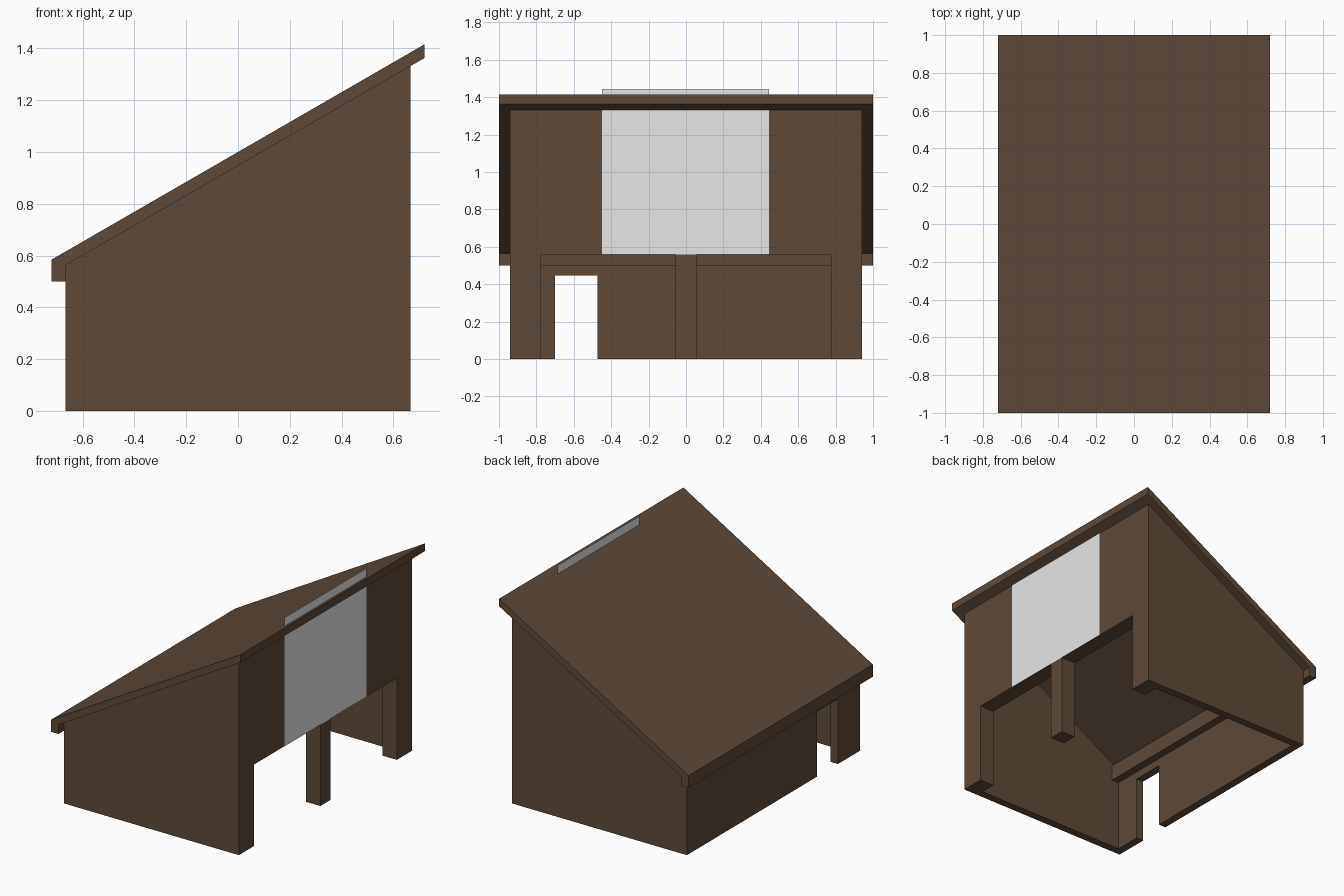
import bpy, bmesh, math

if "Cube" in bpy.data.objects:
    bpy.data.objects.remove(bpy.data.objects["Cube"])

SLOPE = math.tan(math.radians(30))
W, D = 0.665, 0.94        # outer wall half width (x) and half depth (y)
T, P = 0.055, 0.11        # wall thickness, timber thickness


def under(x):             # height of the roof underside
    return 0.947 + SLOPE * x


def material(name, rgb):
    m = bpy.data.materials.new(name)
    m.diffuse_color = (*rgb, 1)
    m.use_nodes = True
    m.node_tree.nodes["Principled BSDF"].inputs["Base Color"].default_value = m.diffuse_color
    return m


WOOD = material("dark_brown_wood", (0.114, 0.068, 0.040))
GREY = material("light_grey", (0.8, 0.8, 0.8))


def finish(name, bm, mat):
    bmesh.ops.recalc_face_normals(bm, faces=bm.faces)
    me = bpy.data.meshes.new(name)
    bm.to_mesh(me)
    bm.free()
    me.materials.append(mat)
    ob = bpy.data.objects.new(name, me)
    bpy.context.collection.objects.link(ob)
    return ob


def prism(name, profile, a, b, axis="y", mat=WOOD):
    """Extrude an (x, z) profile along y, or a (y, z) profile along x."""
    bm = bmesh.new()
    place = (lambda p: (p[0], a, p[1])) if axis == "y" else (lambda p: (a, p[0], p[1]))
    face = bm.faces.new([bm.verts.new(place(p)) for p in profile])
    ext = bmesh.ops.extrude_face_region(bm, geom=[face])
    move = (0, b - a, 0) if axis == "y" else (b - a, 0, 0)
    verts = [g for g in ext["geom"] if isinstance(g, bmesh.types.BMVert)]
    bmesh.ops.translate(bm, vec=move, verts=verts)
    return finish(name, bm, mat)


def box(name, x, y, z):
    return prism(name, [(x[0], z[0]), (x[1], z[0]), (x[1], z[1]), (x[0], z[1])], *y)


# Sloping roof slab and the low edge board under it
R = 0.72
prism("roof", [(-R, under(-R)), (R, under(R)), (R, under(R) + 0.053),
               (-R, under(-R) + 0.053)], -1, 1)
prism("eave_board", [(-R, 0.5), (-W, 0.5), (-W, under(-W)), (-R, under(-R))], -1, 1)

# Side walls
side = [(-W, 0), (W, 0), (W, under(W)), (-W, under(-W))]
prism("front_side_wall", side, -D, -D + T)
prism("back_side_wall", side, D - T, D)

# Low wall with a doorway, and its inside beam
I = D - T
prism("door_wall", [(-I, 0), (-0.70, 0), (-0.70, 0.447), (-0.472, 0.447), (-0.472, 0),
                    (I, 0), (I, under(-W)), (-I, under(-W))], -W, -W + T, "x")
box("low_beam", (-W, -W + P), (-I, I), (0.5, 0.61))

# Tall open side: upper wall, header beam and three posts
prism("upper_wall", [(W - T, 0.56), (W, 0.56), (W, under(W)), (W - T, under(W - T))], -I, I)
box("header_beam", (W - P, W), (-I, I), (0.56, 0.56 + P))
for name, y in (("front_post", -I + P / 2), ("middle_post", 0), ("back_post", I - P / 2)):
    box(name, (W - P, W), (y - P / 2, y + P / 2), (0, 0.56))

# Thin grey sign panel poking through the roof
bm = bmesh.new()
bm.faces.new([bm.verts.new((W + 0.002, y, z)) for y, z in
              ((-0.45, 0.56), (0.443, 0.56), (0.443, 1.445), (-0.45, 1.445))])
panel = finish("wall_panel", bm, GREY)
if panel.data.polygons[0].normal.x < 0:
    panel.data.flip_normals()
